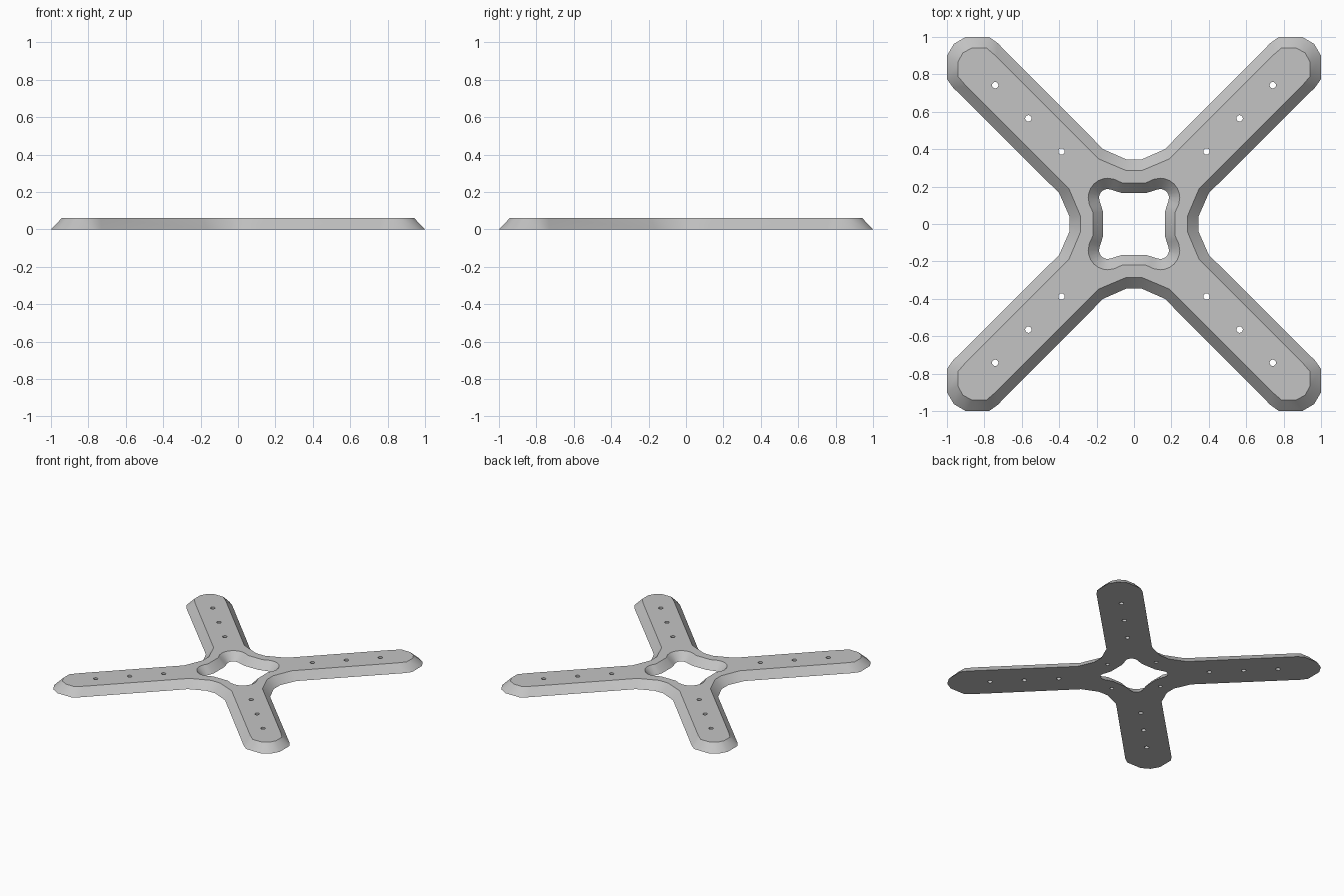
import bpy, bmesh, math

if "Cube" in bpy.data.objects:
    bpy.data.objects.remove(bpy.data.objects["Cube"])

H = 0.06


def arc(c, r, angles):
    return [(c + r * math.cos(math.radians(a)), c + r * math.sin(math.radians(a))) for a in angles]


def four_fold(octant):
    """Mirror an octant (ending on the diagonal) and turn it four times."""
    quarter = octant + [(y, x) for x, y in reversed(octant[:-1])]
    pts = []
    for k in range(4):
        for x, y in quarter:
            for _ in range(k):
                x, y = y, -x
            pts.append((x, y))
    return pts


def circle(cx, cy, r, n=16):
    return [(cx + r * math.cos(2 * math.pi * i / n), cy + r * math.sin(2 * math.pi * i / n)) for i in range(n)]


bm = bmesh.new()
bottom_edges, top_edges = [], []


def ring(pts, z):
    vs = [bm.verts.new((x, y, z)) for x, y in pts]
    es = [bm.edges.new((vs[i - 1], vs[i])) for i in range(len(vs))]
    return vs, es


def wall(low, high, z_high=H):
    """Wall between a bottom outline and an upper outline."""
    a, ea = ring(low, 0)
    b, eb = ring(high, z_high)
    for i in range(len(a)):
        bm.faces.new((a[i - 1], a[i], b[i], b[i - 1]))
    bottom_edges.extend(ea)
    if z_high == H:
        top_edges.extend(eb)
    else:
        bm.faces.new(b)


# Sloped outer rim of the cross
wall(four_fold([(0.04, 0.345), (0.165, 0.40), (0.73, 0.968), (0.775, 1.0), (0.90, 1.0), (0.963, 0.963)]),
     four_fold([(0.04, 0.285), (0.187, 0.347), (0.735, 0.895), (0.79, 0.942), (0.865, 0.942), (0.915, 0.915)]))

# Sloped central opening with rounded corner lobes
angles = [110, 90, 75, 60, 45]
wall(four_fold([(0.062, 0.165), (0.10, 0.176)] + arc(0.14, 0.047, angles)),
     four_fold([(0.062, 0.22), (0.085, 0.229)] + arc(0.14, 0.105, angles)))

# Through holes along the arms
for sx in (-1, 1):
    for sy in (-1, 1):
        for d in (0.388, 0.565, 0.742):
            c = circle(sx * d, sy * d, 0.017)
            wall(c, c)

# Blind holes in the underside of the hub
for x, y in ((0.25, 0), (-0.25, 0), (0, 0.25), (0, -0.25)):
    c = circle(x, y, 0.014)
    wall(c, c, 0.03)

# Flat underside and top
bmesh.ops.triangle_fill(bm, use_beauty=True, edges=bottom_edges, normal=(0, 0, -1))
bmesh.ops.triangle_fill(bm, use_beauty=True, edges=top_edges, normal=(0, 0, 1))
bmesh.ops.recalc_face_normals(bm, faces=bm.faces[:])

mesh = bpy.data.meshes.new("cross_plate")
bm.to_mesh(mesh)
bm.free()
plate = bpy.data.objects.new("cross_plate", mesh)
bpy.context.collection.objects.link(plate)

grey = bpy.data.materials.new("grey")
grey.diffuse_color = (0.55, 0.55, 0.55, 1)
grey.use_nodes = True
grey.node_tree.nodes["Principled BSDF"].inputs["Base Color"].default_value = grey.diffuse_color
mesh.materials.append(grey)

bpy.context.view_layer.objects.active = plate
plate.select_set(True)
bpy.ops.object.shade_smooth_by_angle(angle=math.radians(30))
